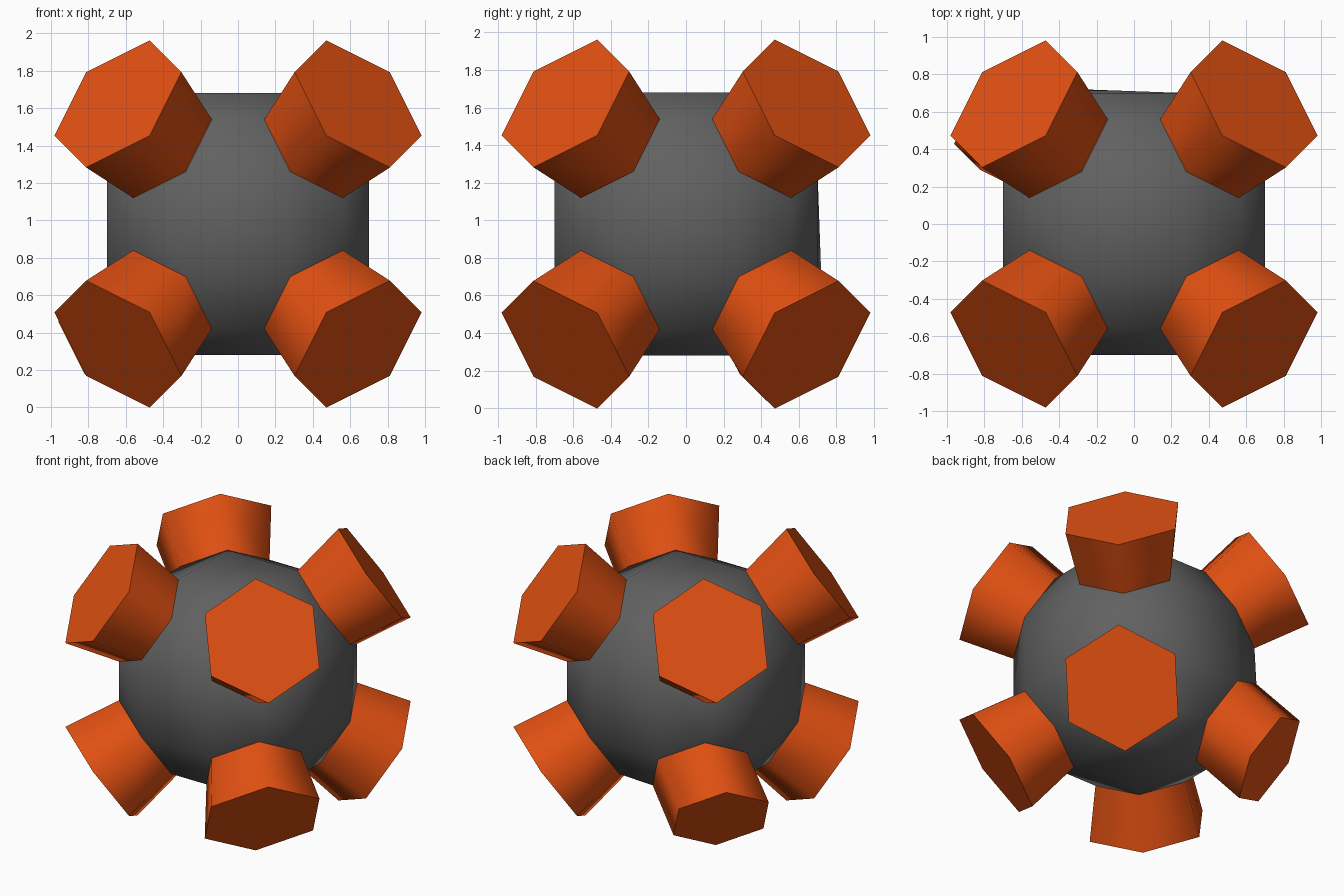
import bpy, bmesh, math
from mathutils import Vector
from itertools import product

if "Cube" in bpy.data.objects:
    bpy.data.objects.remove(bpy.data.objects["Cube"])

CENTRE = Vector((0, 0, 0.98))


def material(name, rgb):
    m = bpy.data.materials.new(name)
    m.diffuse_color = (*rgb, 1)
    m.use_nodes = True
    m.node_tree.nodes["Principled BSDF"].inputs["Base Color"].default_value = m.diffuse_color
    return m


def finish(name, bm, mat):
    bmesh.ops.recalc_face_normals(bm, faces=bm.faces[:])
    me = bpy.data.meshes.new(name)
    bm.to_mesh(me)
    bm.free()
    me.materials.append(mat)
    ob = bpy.data.objects.new(name, me)
    bpy.context.collection.objects.link(ob)
    bpy.context.view_layer.objects.active = ob
    ob.select_set(True)
    bpy.ops.object.shade_smooth_by_angle(angle=math.radians(70))
    ob.select_set(False)
    return ob


def hexagon(centre, radius, signs):
    """Regular hexagon facing a cube corner, with points aimed along the axes."""
    normal = Vector((1, 1, 1)).normalized()
    u = Vector((2, -1, -1)).normalized()
    v = normal.cross(u)
    pts = []
    for i in range(6):
        a = i * math.pi / 3
        p = (u * math.cos(a) + v * math.sin(a)) * radius
        pts.append(CENTRE + centre + Vector(p[k] * signs[k] for k in range(3)))
    return pts


grey = material("dark_grey", (0.12, 0.12, 0.12))
orange = material("orange", (0.75, 0.08, 0.006))

# Flared hexagonal prongs, one at each cube corner
body_points = []
for s in product((-1, 1), repeat=3):
    base_c = Vector(s) * 0.42
    cap_c, cap_r = Vector(s) * 0.642, 0.416
    if s == (-1, 1, -1):  # one prong is narrower and leans slightly
        cap_c, cap_r = Vector((-0.68, 0.57, -0.66)), 0.345
        base_c += Vector((0, 0.02, 0))
    base = hexagon(base_c, 0.343, s)
    cap = hexagon(cap_c, cap_r, s)
    body_points += base
    bm = bmesh.new()
    b = [bm.verts.new(p) for p in base]
    c = [bm.verts.new(p) for p in cap]
    bm.faces.new(b)
    bm.faces.new(c)
    for i in range(6):
        j = (i + 1) % 6
        bm.faces.new((b[i], b[j], c[j], c[i]))
    label = "_".join((("left", "right")[s[0] > 0], ("front", "back")[s[1] > 0],
                      ("lower", "upper")[s[2] > 0]))
    finish("prong_" + label, bm, orange)

# Faceted round body spanning all the prong bases
bm = bmesh.new()
for p in body_points:
    bm.verts.new(p)
bmesh.ops.convex_hull(bm, input=bm.verts[:])
bmesh.ops.dissolve_limit(bm, angle_limit=math.radians(2), verts=bm.verts[:], edges=bm.edges[:])
finish("body", bm, grey)
